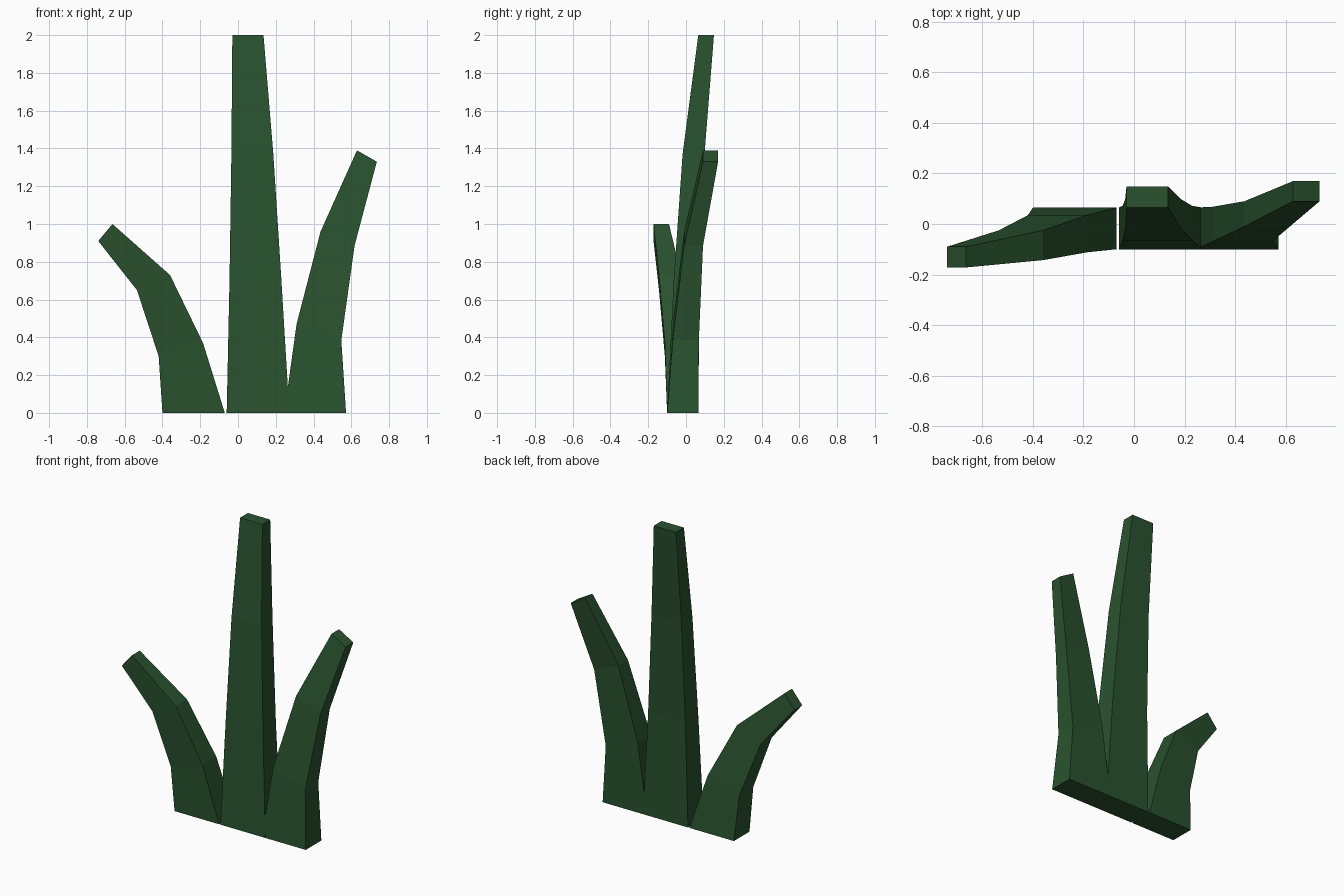
import bpy, bmesh

if "Cube" in bpy.data.objects:
    bpy.data.objects.remove(bpy.data.objects["Cube"])

green = bpy.data.materials.new("leaf_green")
green.diffuse_color = (0.023, 0.085, 0.028, 1)
green.use_nodes = True
green.node_tree.nodes["Principled BSDF"].inputs["Base Color"].default_value = green.diffuse_color


def blade(name, stations):
    """Loft a four-sided blade; station = (left x, left z, right x, right z, front y, back y)."""
    bm = bmesh.new()
    rings = []
    for lx, lz, rx, rz, f, b in stations:
        pts = [(lx, f, lz), (rx, f, rz), (rx, b, rz), (lx, b, lz)]
        rings.append([bm.verts.new(p) for p in pts])
    for r0, r1 in zip(rings, rings[1:]):
        for i in range(4):
            j = (i + 1) % 4
            bm.faces.new((r0[i], r0[j], r1[j], r1[i]))
    bm.faces.new(rings[0][::-1])
    bm.faces.new(rings[-1])
    bmesh.ops.recalc_face_normals(bm, faces=bm.faces)
    mesh = bpy.data.meshes.new(name)
    bm.to_mesh(mesh)
    bm.free()
    mesh.materials.append(green)
    bpy.context.collection.objects.link(bpy.data.objects.new(name, mesh))


# Short blade, bending left and forward
blade("left_blade", [
    (-0.40, 0.00, -0.07, 0.00, -0.10, 0.065),
    (-0.42, 0.30, -0.185, 0.37, -0.112, 0.035),
    (-0.535, 0.65, -0.36, 0.73, -0.143, -0.025),
    (-0.74, 0.91, -0.665, 1.00, -0.172, -0.09),
])

# Tall upright blade, leaning back
blade("middle_blade", [
    (-0.06, 0.00, 0.272, 0.00, -0.10, 0.065),
    (-0.045, 0.70, 0.23, 0.70, -0.065, 0.072),
    (-0.035, 1.37, 0.187, 1.37, -0.018, 0.098),
    (-0.03, 2.00, 0.135, 2.00, 0.065, 0.148),
])

# Medium blade, bending right and back
blade("right_blade", [
    (0.245, 0.00, 0.572, 0.00, -0.10, 0.065),
    (0.31, 0.47, 0.547, 0.385, -0.07, 0.068),
    (0.437, 0.96, 0.617, 0.885, -0.01, 0.09),
    (0.63, 1.39, 0.735, 1.33, 0.09, 0.17),
])
